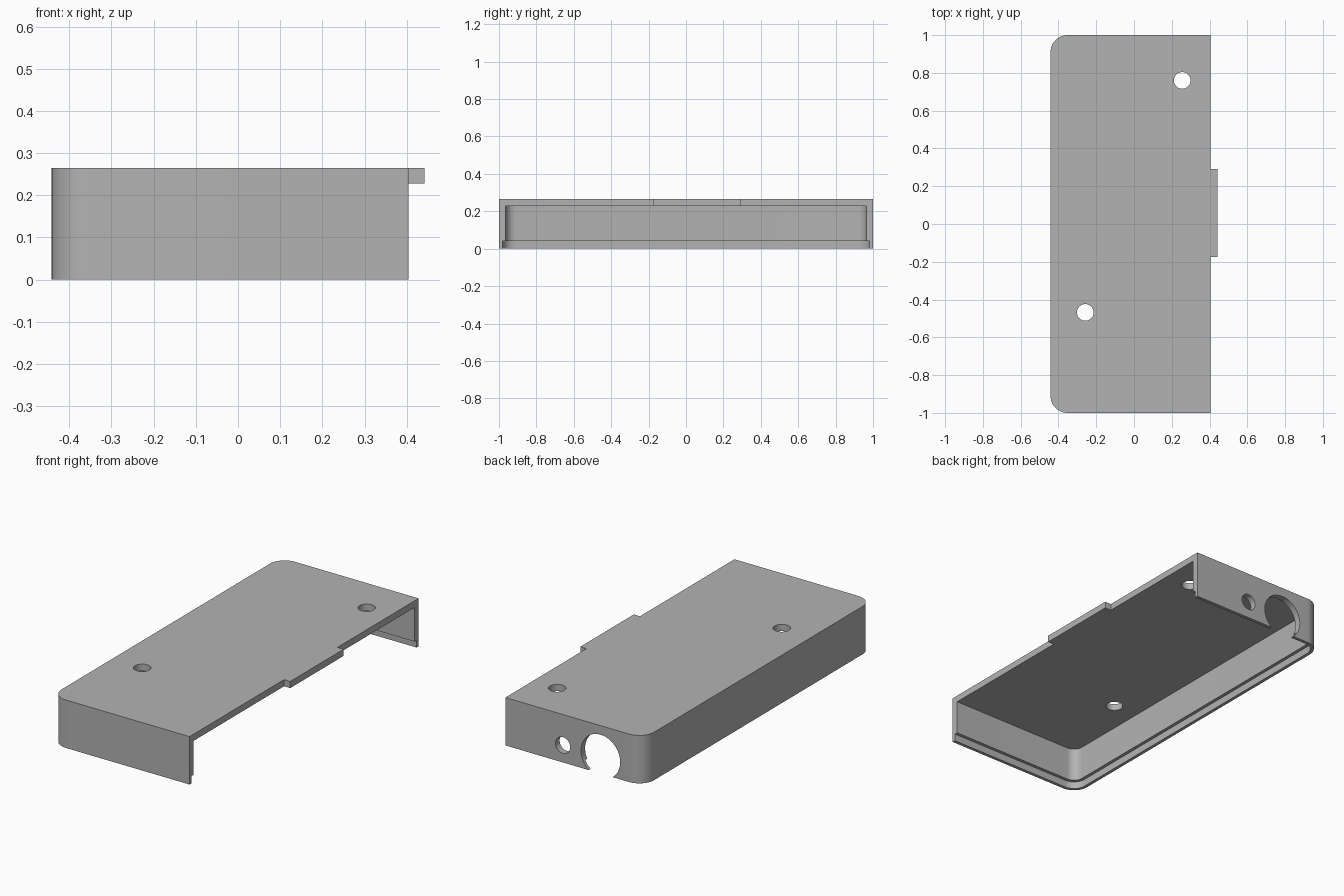
import bpy, bmesh
from math import pi, cos, sin, radians

cube = bpy.data.objects.get("Cube")
if cube:
    bpy.data.objects.remove(cube, do_unlink=True)

LEFT, RIGHT, HALF = -0.442, 0.404, 1.0
HEIGHT, CEILING, RADIUS = 0.265, 0.228, 0.09

grey = bpy.data.materials.new("plain grey")
grey.use_nodes = True
grey.diffuse_color = (0.448, 0.448, 0.448, 1)
grey.node_tree.nodes["Principled BSDF"].inputs["Base Color"].default_value = grey.diffuse_color


def outline(inset, right, extra=()):
    """Rectangle with two rounded corners on the -x side."""
    r, steps = RADIUS - inset, 12
    x, y = LEFT + RADIUS, HALF - RADIUS
    pts = [(right, -HALF + inset), *extra, (right, HALF - inset)]
    for cy, start in ((y, pi / 2), (-y, pi)):
        for i in range(steps + 1):
            a = start + pi / 2 * i / steps
            pts.append((x + r * cos(a), cy + r * sin(a)))
    return pts


def prism(name, pts, z0, z1):
    bm = bmesh.new()
    face = bm.faces.new([bm.verts.new((x, y, z0)) for x, y in pts])
    top = bmesh.ops.extrude_face_region(bm, geom=[face])["geom"]
    verts = [v for v in top if isinstance(v, bmesh.types.BMVert)]
    bmesh.ops.translate(bm, verts=verts, vec=(0, 0, z1 - z0))
    bmesh.ops.recalc_face_normals(bm, faces=bm.faces)
    mesh = bpy.data.meshes.new(name)
    bm.to_mesh(mesh)
    bm.free()
    mesh.materials.append(grey)
    obj = bpy.data.objects.new(name, mesh)
    bpy.context.collection.objects.link(obj)
    return obj


def drill(name, radius, location, tilt=0):
    bpy.ops.mesh.primitive_cylinder_add(vertices=48, radius=radius, depth=0.2,
                                        location=location, rotation=(tilt, 0, 0))
    obj = bpy.context.object
    obj.name = name
    obj.data.materials.append(grey)
    return obj


# Shell block, with the side tab in its outline
tab = [(RIGHT, -0.175), (0.442, -0.175), (0.442, 0.292), (RIGHT, 0.292)]
shell = prism("cover_shell", outline(0, RIGHT, tab), 0, HEIGHT)

# Hollow inside, stepped lower rim, lid holes and back wall ports
cutters = [
    prism("cavity_cutter", outline(0.036, 0.6), -0.1, CEILING),
    prism("rim_step_cutter", outline(0.018, 0.6), -0.1, 0.04),
    drill("lid_hole_back", 0.044, (0.255, 0.76, HEIGHT)),
    drill("lid_hole_front", 0.044, (-0.258, -0.468, HEIGHT)),
    drill("small_port", 0.045, (0.053, HALF, 0.095), pi / 2),
    drill("large_port", 0.12, (-0.178, HALF, 0.095), pi / 2),
]
bpy.ops.object.select_all(action="DESELECT")
bpy.context.view_layer.objects.active = shell
shell.select_set(True)
for cutter in cutters:
    mod = shell.modifiers.new(cutter.name, "BOOLEAN")
    mod.operation, mod.solver, mod.object = "DIFFERENCE", "EXACT", cutter
    bpy.ops.object.modifier_apply(modifier=mod.name)
    bpy.data.objects.remove(cutter, do_unlink=True)

bpy.ops.object.shade_smooth_by_angle(angle=radians(30))
